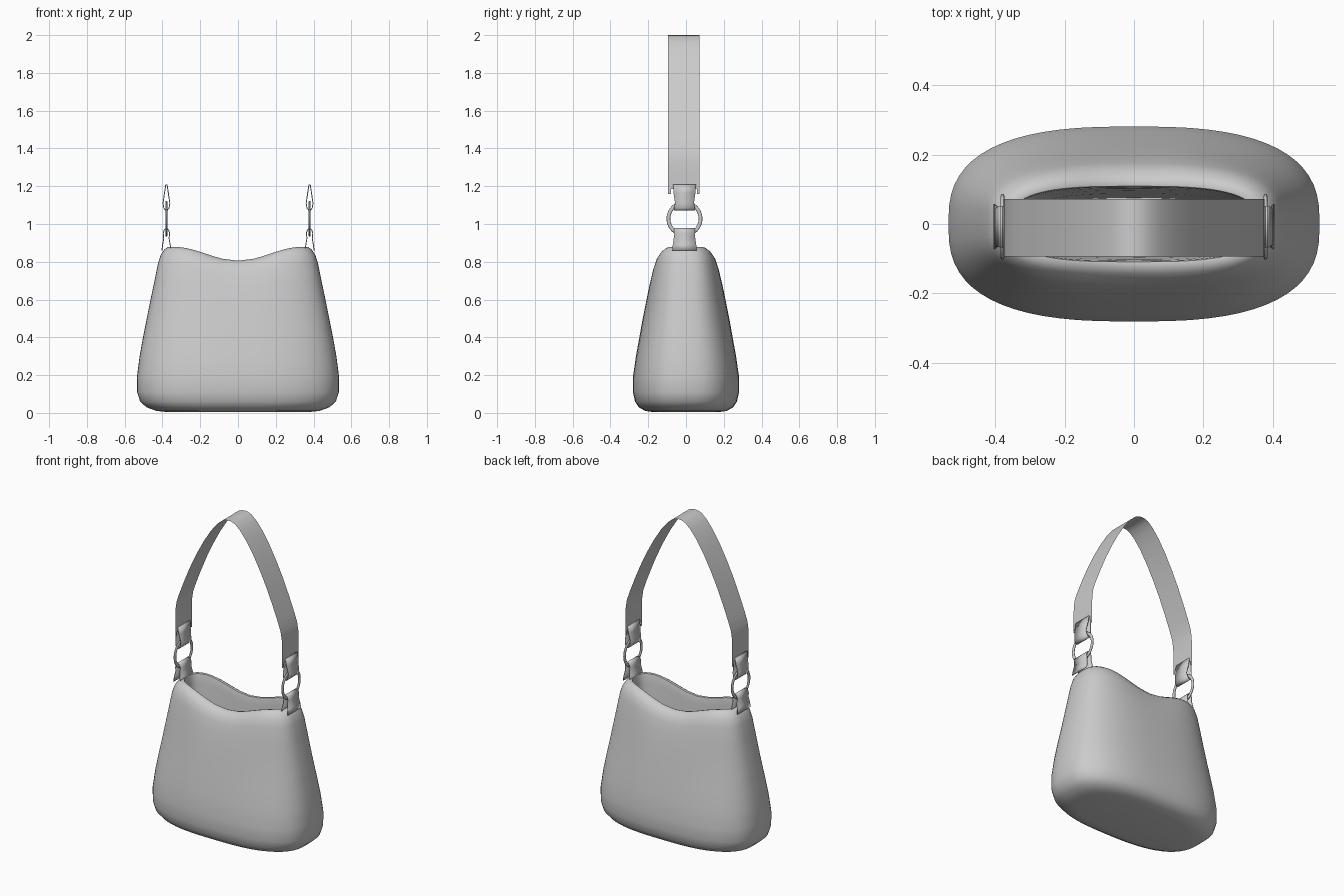
import bpy, bmesh, math

cube = bpy.data.objects.get("Cube")
if cube:
    bpy.data.objects.remove(cube, do_unlink=True)

grey = bpy.data.materials.new("plain_grey")
grey.use_nodes = True
GREY = (0.6, 0.6, 0.6, 1)
grey.diffuse_color = GREY
grey.node_tree.nodes["Principled BSDF"].inputs["Base Color"].default_value = GREY


def finish(name, bm, angle=50):
    bmesh.ops.recalc_face_normals(bm, faces=bm.faces)
    mesh = bpy.data.meshes.new(name)
    bm.to_mesh(mesh)
    bm.free()
    mesh.materials.append(grey)
    ob = bpy.data.objects.new(name, mesh)
    bpy.context.collection.objects.link(ob)
    bpy.ops.object.select_all(action='DESELECT')
    ob.select_set(True)
    bpy.context.view_layer.objects.active = ob
    bpy.ops.object.shade_smooth_by_angle(angle=math.radians(angle))
    return ob


def bridge(bm, rows, closed):
    for low, high in zip(rows, rows[1:]):
        n = len(low)
        for i in range(n if closed else n - 1):
            j = (i + 1) % n
            bm.faces.new((low[i], low[j], high[j], high[i]))


def ribbon(name, profile, y_mid=-0.008):
    """Sheet swept along (x, z, half width) points."""
    bm = bmesh.new()
    rows = [[bm.verts.new((x, y_mid + s * w, z)) for s in (-1, 1)] for x, z, w in profile]
    bridge(bm, rows, False)
    return finish(name, bm, 60)


def folded_link(name, mid, fold):
    """Thin sheet folded over at the middle of its profile."""
    loop = [(mid - x, z, w) for x, z, w in fold] + [(mid + x, z, w) for x, z, w in reversed(fold)]
    thick = ribbon(name, loop).modifiers.new("thickness", 'SOLIDIFY')
    thick.thickness = 0.005
    thick.offset = 0


def section(bm, a, b, z, sag, count=64):
    """Rounded-box ring that sags towards the middle."""
    ring = []
    power = 2.7 + 5 * sag
    for i in range(count):
        t = 2 * math.pi * i / count
        c, s = math.cos(t), math.sin(t)
        x = a * math.copysign(abs(c) ** (2 / power), c)
        y = b * math.copysign(abs(s) ** (2 / power), s)
        dip = 0.5 + 0.5 * math.cos(math.pi * min(1, abs(x) / 0.34))
        ring.append(bm.verts.new((x, y, z - sag * dip)))
    return ring


# Bag body: outer wall, rolled rim, then a lining narrowing downwards
outer = [(0.37, 0.17, 0.004), (0.43, 0.215, 0.01), (0.485, 0.25, 0.03), (0.518, 0.27, 0.06),
         (0.534, 0.281, 0.11), (0.535, 0.281, 0.19), (0.521, 0.265, 0.3), (0.503, 0.247, 0.4),
         (0.483, 0.229, 0.5), (0.463, 0.211, 0.6), (0.442, 0.194, 0.7), (0.424, 0.176, 0.79),
         (0.41, 0.162, 0.835), (0.39, 0.142, 0.865), (0.37, 0.122, 0.879), (0.355, 0.109, 0.877)]
lining = [(0.352, 0.106, 0.865), (0.349, 0.103, 0.82), (0.342, 0.097, 0.7),
          (0.33, 0.088, 0.5), (0.31, 0.075, 0.2)]
bm = bmesh.new()
rings = []
for a, b, z in outer + lining:
    sag = 0.073 * max(0, min(1, (z - 0.52) / 0.35)) ** 1.4
    rings.append(section(bm, a, b, z, sag))
bridge(bm, rings, True)
bm.faces.new(rings[0])
bm.faces.new(rings[-1])
finish("bag_body", bm, 60)

# Shoulder strap: one arched ribbon
half = [(0.376, 1.185), (0.376, 1.28), (0.374, 1.34), (0.366, 1.39), (0.345, 1.45),
        (0.31, 1.54), (0.27, 1.635), (0.225, 1.73), (0.175, 1.823), (0.125, 1.902),
        (0.08, 1.958), (0.045, 1.988), (0.02, 1.998)]
path = [(-x, z, 0.083) for x, z in half] + [(0, 2.0, 0.083)] + [(x, z, 0.083) for x, z in reversed(half)]
ribbon("shoulder_strap", path, -0.011)

for side, label in ((1, "left"), (-1, "right")):
    mid = 0.379 * side

    # Small tabs at the strap's lower corners
    for y, place in ((-0.087, "front"), (0.065, "back")):
        ribbon(f"{label}_{place}_strap_tab", [(0.376 * side, 1.16, 0.007), (0.376 * side, 1.19, 0.007)], y)

    # Folded link between strap and ring
    folded_link(f"{label}_upper_link", mid,
                [(0.003, 1.21, 0.06), (0.01, 1.165, 0.058), (0.018, 1.11, 0.05),
                 (0.014, 1.085, 0.055), (0.005, 1.073, 0.056)])

    # Folded link between ring and bag, straddling the rim
    folded_link(f"{label}_lower_link", mid,
                [(0.024, 0.86, 0.065), (0.02, 0.89, 0.062), (0.014, 0.925, 0.057),
                 (0.017, 0.95, 0.055), (0.012, 0.968, 0.055), (0.004, 0.976, 0.055)])

    # Slim metal ring
    bpy.ops.mesh.primitive_torus_add(major_radius=0.085, minor_radius=0.01, major_segments=40,
                                     minor_segments=10, location=(mid, -0.008, 1.028),
                                     rotation=(0, math.pi / 2, 0))
    ring = bpy.context.object
    ring.name = f"{label}_ring"
    ring.scale.z = 0.6
    ring.data.materials.append(grey)
    bpy.ops.object.shade_smooth()
